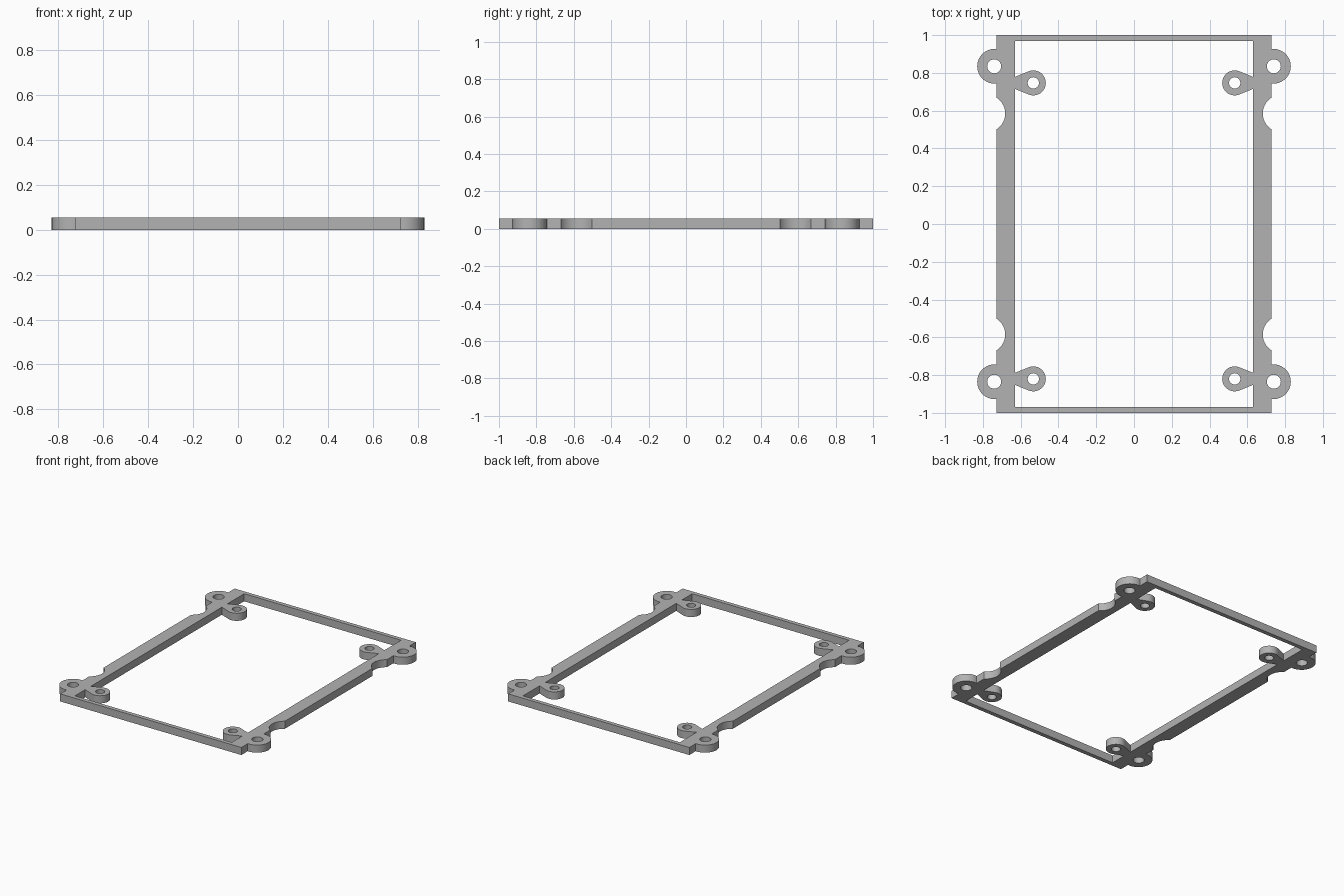
import bpy, bmesh
from math import cos, sin, radians

cube = bpy.data.objects.get("Cube")
if cube:
    bpy.data.objects.remove(cube, do_unlink=True)

HEIGHT = 0.055
RAIL_OUT, RAIL_IN = 0.727, 0.63      # side rails, in x
END_OUT, END_IN = 1.0, 0.97          # thin end bars, in y
EAR_X, EAR_Y = 0.738, 0.835          # outer mounting ears
TAB_X, TAB_YS = 0.533, (-0.82, 0.747)  # inner mounting tabs
NOTCH_X, NOTCH_Y = 0.781, 0.585      # scooped notches


def arc(cx, cy, r, start, end, steps=32):
    """Points along an arc, angles in degrees."""
    angles = [radians(start + (end - start) * i / steps) for i in range(steps + 1)]
    return [(cx + r * cos(a), cy + r * sin(a)) for a in angles]


def mirrored(side):
    """Close a +x half outline with its mirror image."""
    return side + [(-x, y) for x, y in reversed(side)]


# Outer edge: ears bulge out, notches scoop in
outer = [(RAIL_OUT, -END_OUT)]
outer += arc(EAR_X, -EAR_Y, 0.092, -97, 97)
outer += arc(NOTCH_X, -NOTCH_Y, 0.099, 237, 123)
outer += arc(NOTCH_X, NOTCH_Y, 0.099, 237, 123)
outer += arc(EAR_X, EAR_Y, 0.092, -97, 97)
outer.append((RAIL_OUT, END_OUT))

# Inner edge: round tabs on arms that narrow toward the rail
inner = [(RAIL_IN, -END_IN)]
for y in TAB_YS:
    inner.append((RAIL_IN, y - 0.032))
    inner += arc(TAB_X, y, 0.066, 292, 68)
    inner.append((RAIL_IN, y + 0.032))
inner.append((RAIL_IN, END_IN))

# Screw holes
loops = [mirrored(outer), mirrored(inner)]
for side in (-1, 1):
    for y in (-EAR_Y, EAR_Y):
        loops.append(arc(side * EAR_X + side * 0.002, y, 0.037, 0, 360)[:-1])
    for y in TAB_YS:
        loops.append(arc(side * TAB_X, y, 0.03, 0, 360)[:-1])

# Fill the flat profile and extrude it to full thickness
curve = bpy.data.curves.new("frame_profile", "CURVE")
curve.dimensions = "2D"
curve.fill_mode = "BOTH"
curve.extrude = HEIGHT / 2
for pts in loops:
    spline = curve.splines.new("POLY")
    spline.points.add(len(pts) - 1)
    for p, (x, y) in zip(spline.points, pts):
        p.co = (x, y, 0, 1)
    spline.use_cyclic_u = True
profile = bpy.data.objects.new("frame_profile", curve)
bpy.context.collection.objects.link(profile)
mesh = bpy.data.meshes.new_from_object(
    profile.evaluated_get(bpy.context.evaluated_depsgraph_get()))
bpy.data.objects.remove(profile, do_unlink=True)

# Weld walls to caps and stand the frame on the floor
bm = bmesh.new()
bm.from_mesh(mesh)
bmesh.ops.remove_doubles(bm, verts=bm.verts, dist=0.0002)
bmesh.ops.recalc_face_normals(bm, faces=bm.faces)
bmesh.ops.dissolve_limit(bm, angle_limit=radians(0.5), verts=bm.verts, edges=bm.edges)
bmesh.ops.translate(bm, verts=bm.verts, vec=(0, 0, HEIGHT / 2))
bm.to_mesh(mesh)
bm.free()

# Plain grey finish
grey = bpy.data.materials.new("plain_grey")
grey.use_nodes = True
colour = (0.45, 0.45, 0.45, 1)
grey.diffuse_color = colour
grey.node_tree.nodes["Principled BSDF"].inputs["Base Color"].default_value = colour
mesh.materials.clear()
mesh.materials.append(grey)

mesh.name = "mounting_frame"
frame = bpy.data.objects.new("mounting_frame", mesh)
bpy.context.collection.objects.link(frame)
bpy.ops.object.select_all(action="DESELECT")
frame.select_set(True)
bpy.context.view_layer.objects.active = frame
bpy.ops.object.shade_smooth_by_angle(angle=radians(30))
